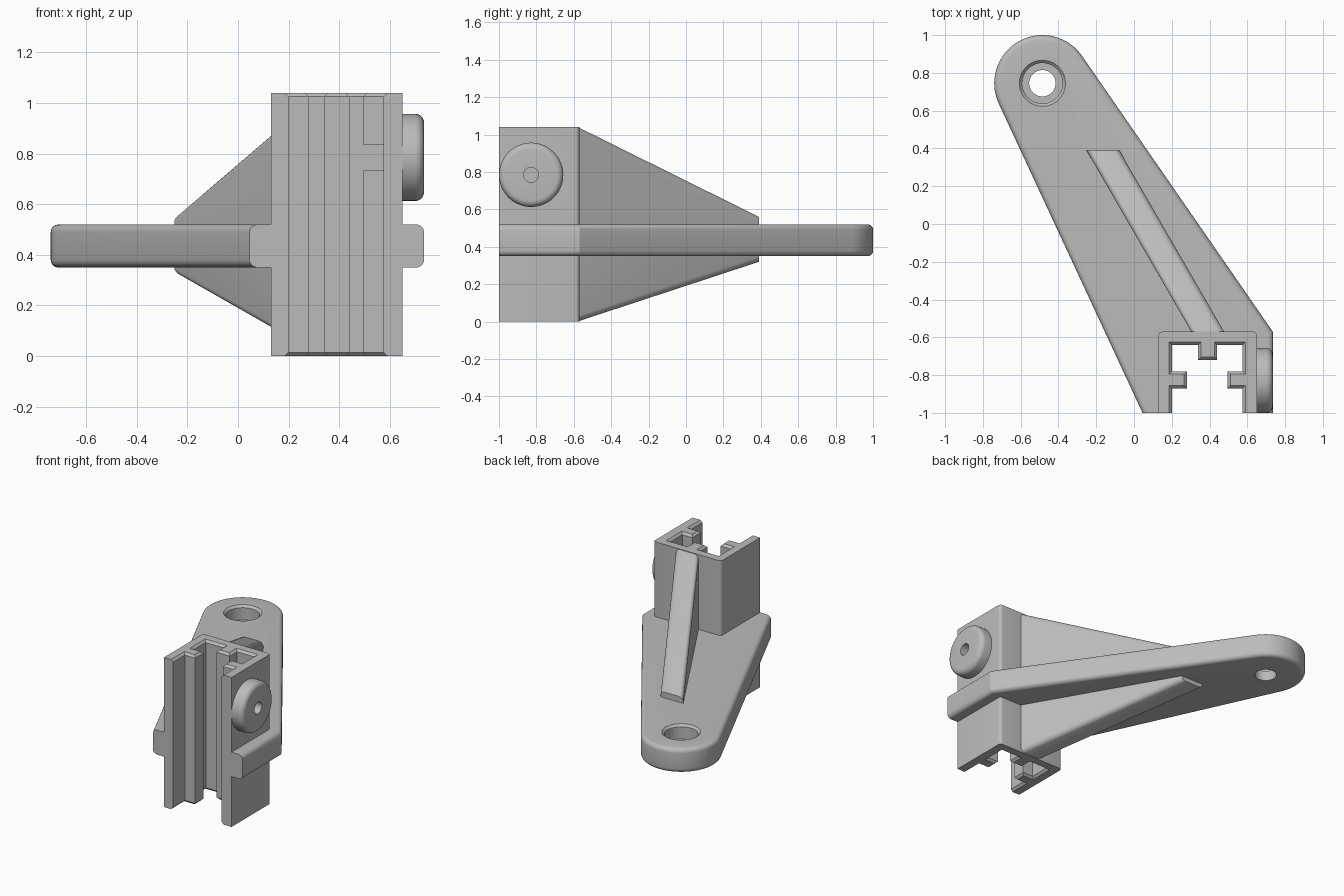
import bpy, bmesh, math
from mathutils import Vector

if "Cube" in bpy.data.objects:
    bpy.data.objects.remove(bpy.data.objects["Cube"])

grey = bpy.data.materials.new("plain grey")
grey.diffuse_color = (0.5, 0.5, 0.5, 1)
grey.use_nodes = True
grey.node_tree.nodes["Principled BSDF"].inputs["Base Color"].default_value = grey.diffuse_color


def loft(name, rings, bevel_edge=None, width=0.03, segments=5):
    """Solid through matching rings of points, capped at both ends, with chosen edges rounded."""
    bm = bmesh.new()
    loops = [[bm.verts.new(p) for p in ring] for ring in rings]
    n = len(loops[0])
    for a, b in zip(loops, loops[1:]):
        for i in range(n):
            j = (i + 1) % n
            bm.faces.new((a[i], a[j], b[j], b[i]))
    bm.faces.new(loops[0][::-1])
    bm.faces.new(loops[-1])
    bmesh.ops.recalc_face_normals(bm, faces=bm.faces)
    if bevel_edge:
        edges = [e for e in bm.edges if bevel_edge(e.verts[0].co, e.verts[1].co)]
        bmesh.ops.bevel(bm, geom=edges, offset=width, offset_type='OFFSET',
                        segments=segments, profile=0.5, affect='EDGES')
    mesh = bpy.data.meshes.new(name)
    bm.to_mesh(mesh)
    bm.free()
    mesh.materials.append(grey)
    obj = bpy.data.objects.new(name, mesh)
    bpy.context.collection.objects.link(obj)
    return obj


def prism(name, outline, z0, z1, **kw):
    return loft(name, [[(x, y, z) for x, y in outline] for z in (z0, z1)], **kw)


def turned(name, profile, place, n=48):
    """Round part from (radius, position) pairs; place maps (u, v, w) to a point."""
    return loft(name, [[place(r * math.cos(2 * math.pi * i / n),
                              r * math.sin(2 * math.pi * i / n), w)
                        for i in range(n)] for r, w in profile])


def combine(body, tool, operation):
    m = body.modifiers.new(operation, 'BOOLEAN')
    m.operation, m.object, m.solver = operation, tool, 'EXACT'
    bpy.context.view_layer.update()
    mesh = bpy.data.meshes.new_from_object(
        body.evaluated_get(bpy.context.evaluated_depsgraph_get()))
    body.modifiers.clear()
    body.data = mesh
    bpy.data.objects.remove(tool)


def rect(x0, x1, y0, y1):
    return [(x0, y0), (x1, y0), (x1, y1), (x0, y1)]


Z = 1.04

# Upright sleeve with rounded rear corners
body = prism("bracket", rect(0.13, 0.65, -1, -0.57), 0, Z, width=0.02, segments=4,
             bevel_edge=lambda a, b: a.y > -0.6 and b.y > -0.6 and abs(a.z - b.z) > 0.5)

# Flat arm: straight sides running tangent into a round end
centre, R = Vector((-0.485, 0.745)), 0.255


def tangent_angle(p, side):
    d = Vector(p) - centre
    return math.atan2(d.y, d.x) + side * math.acos(R / d.length)


a0 = tangent_angle((0.735, -0.57), 1)
a1 = tangent_angle((0.045, -1), -1) % (2 * math.pi)
arc = [(centre.x + R * math.cos(a0 + (a1 - a0) * i / 40),
        centre.y + R * math.sin(a0 + (a1 - a0) * i / 40)) for i in range(41)]
arm = prism("arm", [(0.045, -1), (0.735, -1), (0.735, -0.57)] + arc, 0.35, 0.52,
            bevel_edge=lambda a, b: abs(a.z - b.z) < 0.01 and max(a.y, b.y) > -0.99)
combine(body, arm, 'UNION')

# Slanted stiffening rib above and below the arm
side = [(-0.57, Z - 0.004), (0.39, 0.56), (0.39, 0.32), (-0.57, 0.004),
        (-0.61, 0.03), (-0.61, Z - 0.03)]
rib = loft("rib", [[(0.39 - 0.578 * (y + 0.57) + s, y, z) for y, z in side]
                   for s in (-0.087, 0.087)],
           bevel_edge=lambda a, b: abs(a.y - b.y) > 0.5)
combine(body, rib, 'UNION')

# Round screw boss on the right wall
BY, BZ, BR, F = -0.828, 0.785, 0.172, 0.035
rounding = [(BR - F + F * math.cos(t * math.pi / 12), 0.735 - F + F * math.sin(t * math.pi / 12))
            for t in range(7)]


def along_x(u, v, w):
    return (w, BY + u, BZ + v)


combine(body, turned("boss", [(BR, 0.62)] + rounding, along_x), 'UNION')

# Channel through the sleeve with three keys and chamfered mouths
channel = [(0.20, -1.1), (0.575, -1.1), (0.575, -0.87), (0.495, -0.87), (0.495, -0.78),
           (0.575, -0.78), (0.575, -0.64), (0.44, -0.64), (0.44, -0.72), (0.34, -0.72),
           (0.34, -0.64), (0.20, -0.64), (0.20, -0.78), (0.28, -0.78), (0.28, -0.87),
           (0.20, -0.87)]


def grown(outline, d):
    out = []
    for i, p in enumerate(outline):
        p, q, r = Vector(p), Vector(outline[i - 1]), Vector(outline[(i + 1) % len(outline)])
        e, f = (p - q).normalized(), (r - p).normalized()
        out.append((p.x + d * (e.y + f.y), p.y - d * (e.x + f.x)))
    return out


levels = [(-0.005, 0.02), (0.015, 0), (Z - 0.015, 0), (Z + 0.005, 0.02)]
combine(body, loft("channel_cutter", [[(x, y, z) for x, y in grown(channel, d)]
                                      for z, d in levels]), 'DIFFERENCE')

# Gap in the right key and the screw hole behind it
combine(body, prism("gap_cutter", rect(0.48, 0.575, -0.89, -0.76), 0.735, 0.835), 'DIFFERENCE')
combine(body, turned("screw_cutter", [(0.04, 0.55), (0.04, 0.8)], along_x, 32), 'DIFFERENCE')

# Stepped bolt hole in the arm's round end
steps = [(0.07, 0.3), (0.07, 0.42), (0.107, 0.42), (0.107, 0.505), (0.127, 0.525)]
combine(body, turned("bolt_cutter", steps,
                     lambda u, v, w: (centre.x + u, centre.y + v, w)), 'DIFFERENCE')

# One colour, smooth rounds with sharp corners
body.data.materials.clear()
body.data.materials.append(grey)
for p in body.data.polygons:
    p.material_index = 0
bpy.context.view_layer.objects.active = body
body.select_set(True)
bpy.ops.object.shade_smooth_by_angle(angle=math.radians(30))
